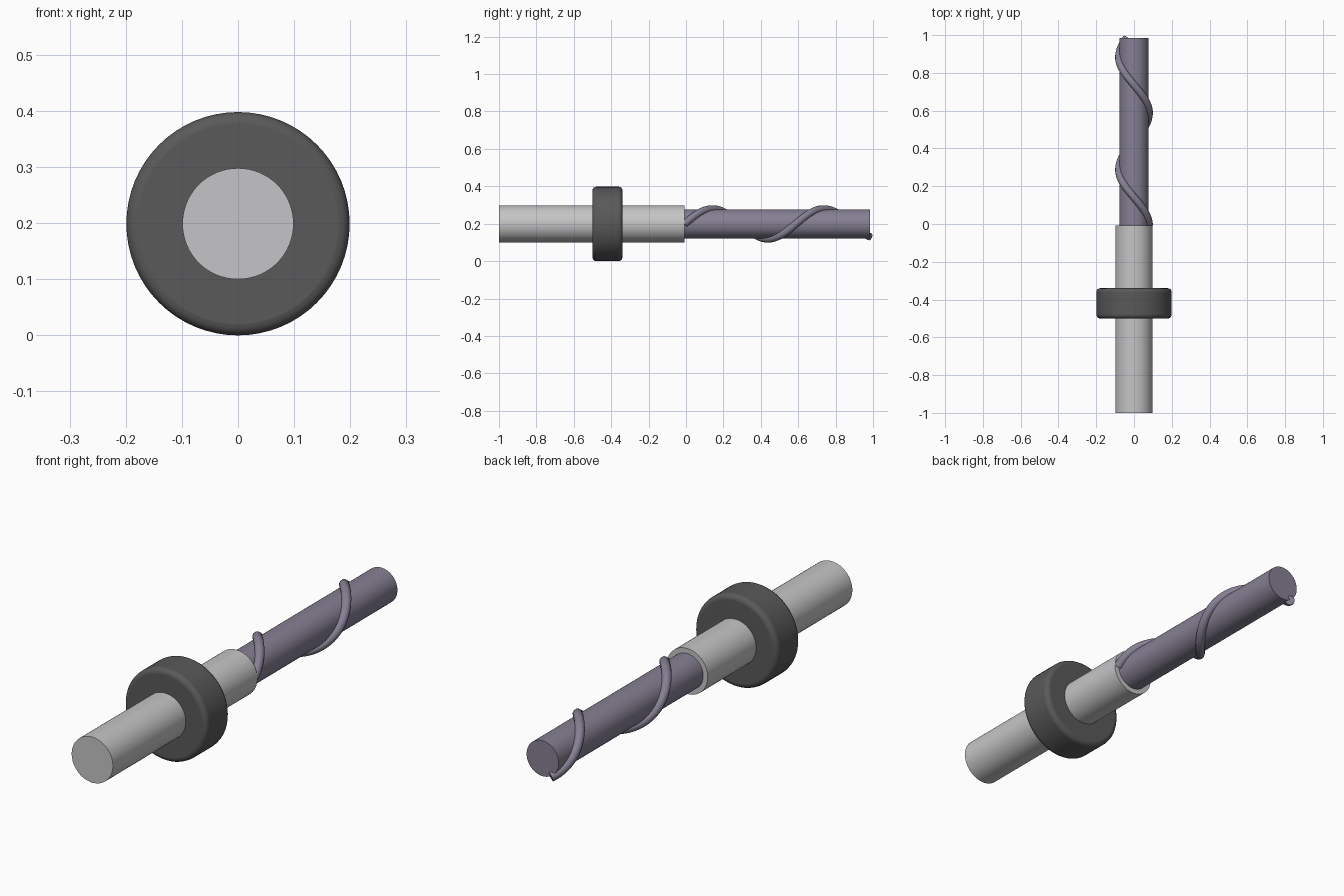
import bpy
import math

cube = bpy.data.objects.get("Cube")
if cube:
    bpy.data.objects.remove(cube, do_unlink=True)

AXIS_Z = 0.199      # height of the tool's centre line
JOINT_Y = -0.008    # where the shank meets the cutting body
TIP_Y = 0.984


def material(name, rgb):
    mat = bpy.data.materials.new(name)
    mat.use_nodes = True
    colour = (*rgb, 1.0)
    mat.diffuse_color = colour
    mat.node_tree.nodes["Principled BSDF"].inputs["Base Color"].default_value = colour
    return mat


def rod(name, radius, y0, y1, mat, bevel=0.0):
    """Round bar along y, with optionally rounded rims."""
    bpy.ops.mesh.primitive_cylinder_add(
        vertices=64, radius=radius, depth=y1 - y0,
        location=(0, (y0 + y1) / 2, AXIS_Z), rotation=(math.pi / 2, 0, 0))
    obj = bpy.context.object
    obj.name = name
    obj.data.materials.append(mat)
    if bevel:
        mod = obj.modifiers.new("rounded_rims", 'BEVEL')
        mod.width = bevel
        mod.segments = 4
        mod.limit_method = 'ANGLE'
    bpy.ops.object.shade_smooth_by_angle(angle=math.radians(35))
    return obj


steel = material("light_steel", (0.56, 0.56, 0.57))
rubber = material("dark_grey", (0.10, 0.10, 0.10))
carbide = material("violet_grey", (0.235, 0.215, 0.29))

# Shank, stop collar and cutting body
rod("shank", 0.099, -1.0, JOINT_Y, steel)
rod("collar", 0.199, -0.5, -0.34, rubber, bevel=0.02)
rod("cutting_body", 0.077, JOINT_Y - 0.02, TIP_Y, carbide)

# Spiral ridge wound around the cutting body
TURNS, STEPS, RADIUS = 5 / 3, 100, 0.08
curve = bpy.data.curves.new("spiral_ridge", 'CURVE')
curve.dimensions = '3D'
curve.bevel_depth = 0.02
curve.bevel_resolution = 4
curve.use_fill_caps = True
spline = curve.splines.new('POLY')
spline.points.add(STEPS)
for i, point in enumerate(spline.points):
    t = i / STEPS
    a = t * TURNS * math.tau
    point.co = (RADIUS * math.cos(a), JOINT_Y + t * (TIP_Y - JOINT_Y),
                AXIS_Z + RADIUS * math.sin(a), 1)
ridge = bpy.data.objects.new("spiral_ridge", curve)
bpy.context.collection.objects.link(ridge)
curve.materials.append(carbide)

# Turn the ridge into a smooth mesh
bpy.ops.object.select_all(action='DESELECT')
ridge.select_set(True)
bpy.context.view_layer.objects.active = ridge
bpy.ops.object.convert(target='MESH')
bpy.ops.object.shade_smooth_by_angle(angle=math.radians(50))
